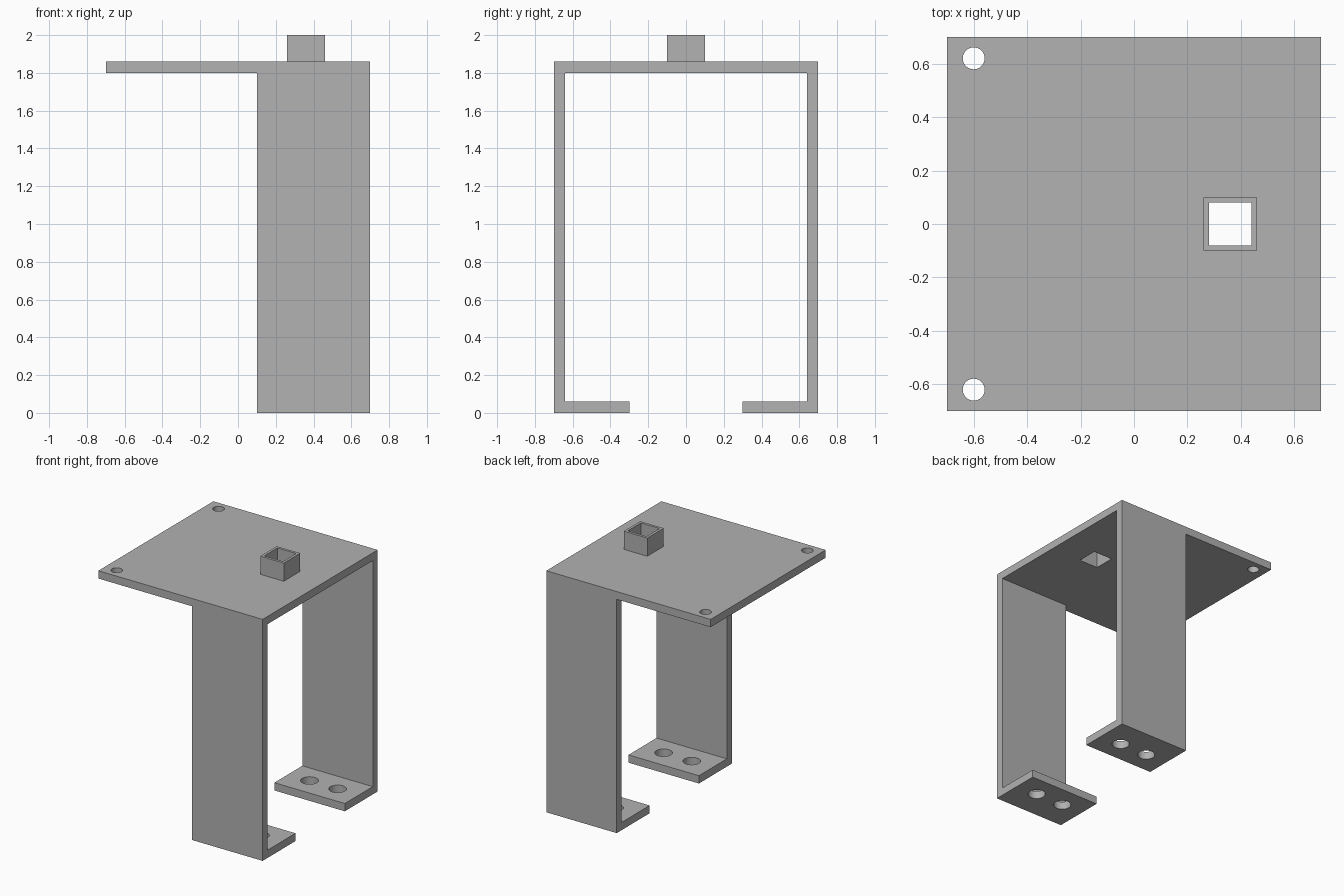
import bpy, bmesh, math
from mathutils import Matrix, Vector

if "Cube" in bpy.data.objects:
    bpy.data.objects.remove(bpy.data.objects["Cube"])

grey = bpy.data.materials.new("plain_grey")
grey.use_nodes = True
grey.diffuse_color = (0.445, 0.445, 0.445, 1)
grey.node_tree.nodes["Principled BSDF"].inputs["Base Color"].default_value = (0.445, 0.445, 0.445, 1)


def make_object(name, bm):
    bmesh.ops.recalc_face_normals(bm, faces=bm.faces)
    mesh = bpy.data.meshes.new(name)
    bm.to_mesh(mesh)
    bm.free()
    mesh.materials.append(grey)
    obj = bpy.data.objects.new(name, mesh)
    bpy.context.collection.objects.link(obj)
    return obj


def box(name, lo, hi):
    lo, hi = Vector(lo), Vector(hi)
    bm = bmesh.new()
    bmesh.ops.create_cube(bm, size=1, matrix=Matrix.Translation((lo + hi) / 2)
                          @ Matrix.Diagonal((*(hi - lo), 1)))
    return make_object(name, bm)


def drill(name, x, y, z, radius):
    bm = bmesh.new()
    bmesh.ops.create_cone(bm, cap_ends=True, segments=48, radius1=radius, radius2=radius,
                          depth=0.2, matrix=Matrix.Translation((x, y, z)))
    return make_object(name, bm)


def combine(target, tool, operation):
    """Apply a boolean and discard the tool object."""
    tool.hide_render = True
    mod = target.modifiers.new("cut", 'BOOLEAN')
    mod.operation, mod.solver, mod.object = operation, 'EXACT', tool
    bpy.context.view_layer.objects.active = target
    bpy.ops.object.modifier_apply(modifier=mod.name)
    bpy.data.objects.remove(tool)


# Bent strip: feet, legs and top, as one profile swept along x
half = [(0.3, 0), (0.7, 0), (0.7, 1.86)]
inner = [(0.64, 1.8), (0.64, 0.06), (0.3, 0.06)]
profile = (half + [(-y, z) for y, z in reversed(half)]
           + [(-y, z) for y, z in reversed(inner)] + inner)
bm = bmesh.new()
face = bm.faces.new([bm.verts.new((-0.7, y, z)) for y, z in profile])
swept = bmesh.ops.extrude_face_region(bm, geom=[face])["geom"]
bmesh.ops.translate(bm, vec=(1.4, 0, 0),
                    verts=[v for v in swept if isinstance(v, bmesh.types.BMVert)])
bracket = make_object("bracket", bm)

# Narrow the legs so the top overhangs
combine(bracket, box("leg_cutter", (-1, -1, -1), (0.1, 1, 1.8)), 'DIFFERENCE')

# Square socket, open right through the top
combine(bracket, box("socket", (0.26, -0.1, 1.83), (0.46, 0.1, 2)), 'UNION')
combine(bracket, box("socket_cutter", (0.28, -0.08, 1.7), (0.44, 0.08, 2.1)), 'DIFFERENCE')

# Screw holes in the top corners and the feet
for side in (-1, 1):
    combine(bracket, drill("top_hole", -0.6, side * 0.62, 1.83, 0.041), 'DIFFERENCE')
    for x in (0.28, 0.52):
        combine(bracket, drill("foot_hole", x, side * 0.47, 0.03, 0.062), 'DIFFERENCE')

# Smooth hole walls, sharp plate edges
bpy.ops.object.select_all(action='DESELECT')
bracket.select_set(True)
bpy.context.view_layer.objects.active = bracket
bpy.ops.object.shade_smooth_by_angle(angle=math.radians(30))
